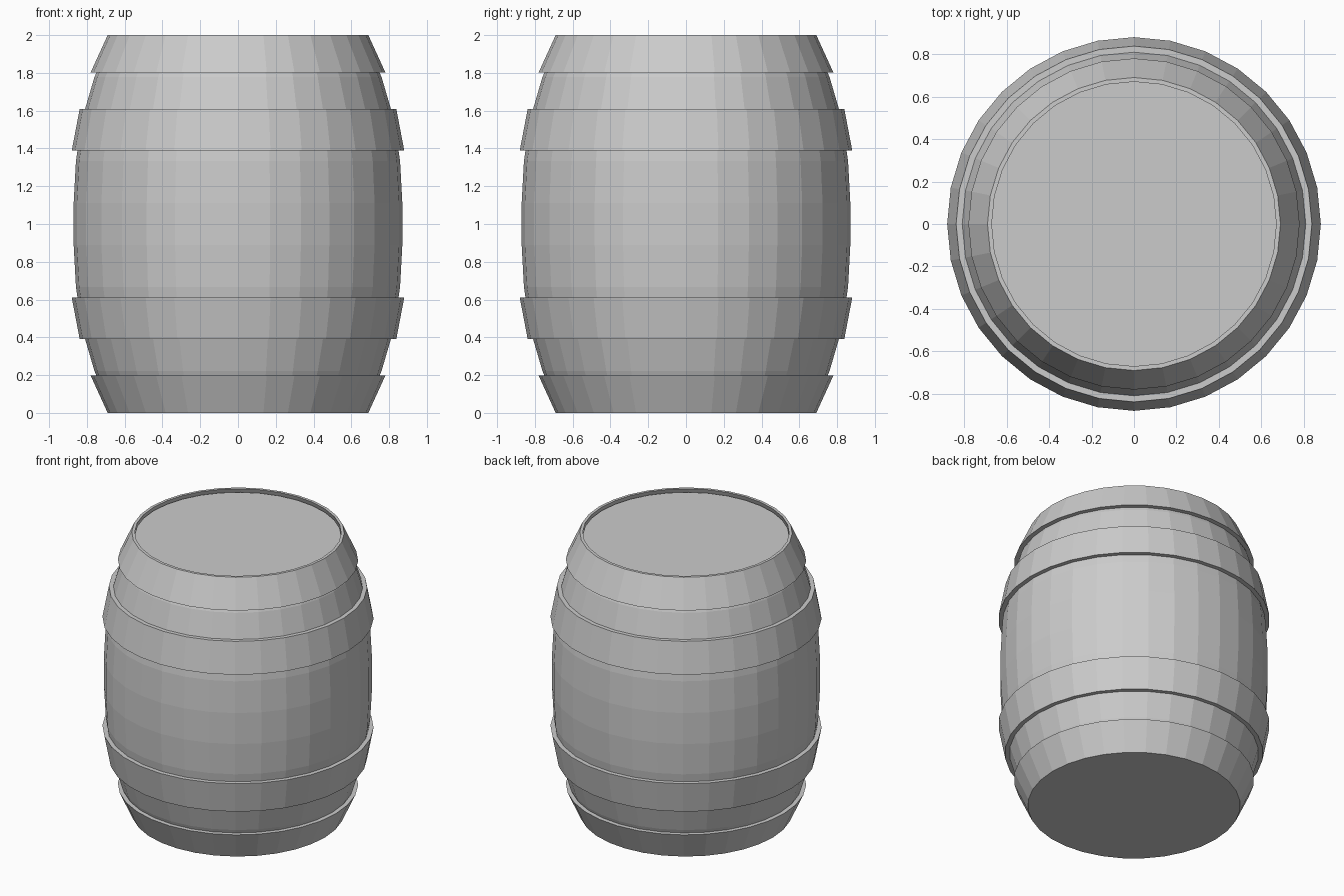
import bpy, bmesh
from math import sin, cos, pi

if "Cube" in bpy.data.objects:
    bpy.data.objects.remove(bpy.data.objects["Cube"])

SIDES = 32


def lathe(name, profile, closed=False):
    """Spin an (r, z) profile around z; open profiles get end caps."""
    bm = bmesh.new()
    rings = [[bm.verts.new((r * cos(2 * pi * i / SIDES), r * sin(2 * pi * i / SIDES), z))
              for i in range(SIDES)] for r, z in profile]
    pairs = list(zip(rings, rings[1:]))
    if closed:
        pairs.append((rings[-1], rings[0]))
    else:
        bm.faces.new(rings[0])
        bm.faces.new(rings[-1])
    for a, b in pairs:
        for i in range(SIDES):
            j = (i + 1) % SIDES
            bm.faces.new((a[i], a[j], b[j], b[i]))
    bmesh.ops.recalc_face_normals(bm, faces=bm.faces[:])
    mesh = bpy.data.meshes.new(name)
    bm.to_mesh(mesh)
    bm.free()
    obj = bpy.data.objects.new(name, mesh)
    bpy.context.collection.objects.link(obj)
    return obj


# Bulging body, symmetric about mid height, with a slightly recessed lid
lower = [(0.67, 0), (0.76, 0.222), (0.825, 0.444), (0.858, 0.667), (0.87, 0.889)]
upper = [(r, 2 - z) for r, z in reversed(lower)]
upper[-1] = (0.67, 1.975)
lathe("barrel_body", lower + upper)

# Flared hoops: (narrow radius, narrow z, wide radius, wide z, inner radii)
hoops = {
    "end_hoop": (0.69, 0.0, 0.78, 0.197, 0.67, 0.747),
    "middle_hoop": (0.838, 0.39, 0.88, 0.61, 0.805, 0.845),
}
for name, (r0, z0, r1, z1, in0, in1) in hoops.items():
    section = [(r0, z0), (r1, z1), (in1, z1), (in0, z0)]
    lathe("lower_" + name, section, closed=True)
    lathe("upper_" + name, [(r, 2 - z) for r, z in section], closed=True)
